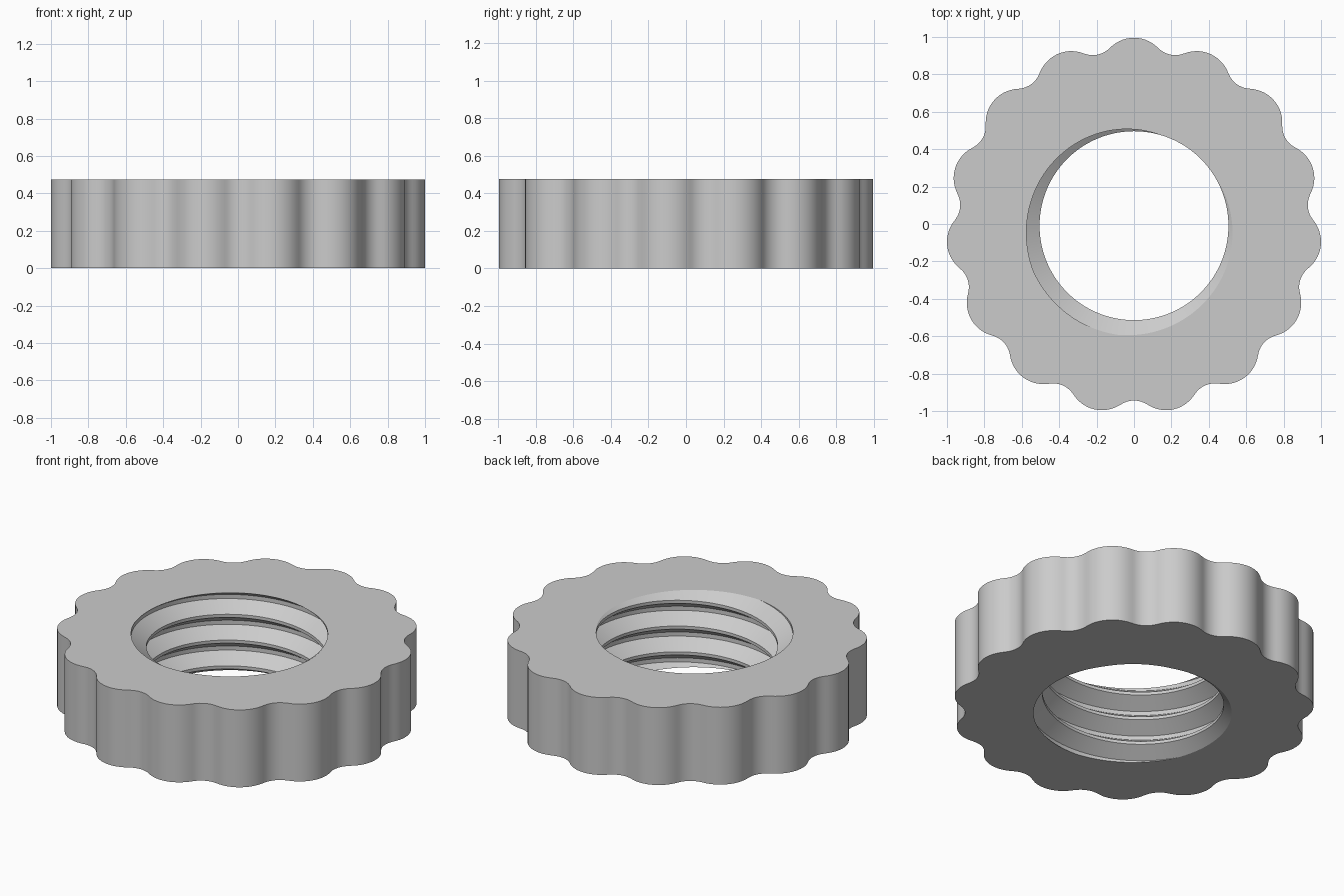
import bpy, bmesh, math
from mathutils import Vector

if "Cube" in bpy.data.objects:
    bpy.data.objects.remove(bpy.data.objects["Cube"])

HEIGHT = 0.475
CENTRE_Y = -0.009
LOBES = 15
LOBE_R, LOBE_DIST = 0.18, 0.8245          # grip lobe arc radius, distance of its centre
VALLEY_R, VALLEY_DIST = 0.127, 1.062      # valley arc radius, distance of its centre
PITCH = HEIGHT / 3
BORE_R, ROOT_R = 0.505, 0.59              # thread crest and root radii
COLUMNS = 144
GROOVE_ANGLE = math.radians(233)          # where the groove breaks through the top face


def arc(cx, cy, r, a0, a1, n):
    """Points on an arc, leaving out the last one."""
    return [Vector((cx + r * math.cos(a0 + (a1 - a0) * i / n),
                    cy + r * math.sin(a0 + (a1 - a0) * i / n))) for i in range(n)]


def scalloped_outline():
    half = math.pi / LOBES
    vx, vy = VALLEY_DIST * math.cos(half), VALLEY_DIST * math.sin(half)
    phi = math.atan2(vy, vx - LOBE_DIST)  # tangent point between lobe and valley
    pts = []
    for k in range(LOBES):
        a = math.pi / 2 + 2 * half * k
        pts += arc(LOBE_DIST * math.cos(a), LOBE_DIST * math.sin(a),
                   LOBE_R, a - phi, a + phi, 14)
        pts += arc(VALLEY_DIST * math.cos(a + half), VALLEY_DIST * math.sin(a + half),
                   VALLEY_R, a + phi + math.pi, a + 2 * half - phi + math.pi, 10)
    return pts


bm = bmesh.new()

# Internal thread: one right-handed helical sheet, joined to itself one pitch up
profile = [(-0.44, BORE_R), (-0.08, ROOT_R), (0.08, ROOT_R), (0.44, BORE_R)]
rows = [(n + f, r) for n in range(-5, 4) for f, r in profile]
cols = []
for j in range(COLUMNS):
    t = 2 * math.pi * j / COLUMNS
    lift = HEIGHT + PITCH * (t - GROOVE_ANGLE) / (2 * math.pi)
    cols.append([bm.verts.new((r * math.cos(t), r * math.sin(t), lift + f * PITCH))
                 for f, r in rows])
for j in range(COLUMNS):
    a = cols[j]
    b = cols[j + 1] if j + 1 < COLUMNS else cols[0][4:]
    for i in range(min(len(a), len(b)) - 1):
        bm.faces.new((a[i], a[i + 1], b[i + 1], b[i]))

# Trim the thread flush with the top and bottom
for z, up in ((0, -1), (HEIGHT, 1)):
    bmesh.ops.bisect_plane(bm, geom=bm.verts[:] + bm.edges[:] + bm.faces[:], dist=1e-6,
                           plane_co=(0, 0, z), plane_no=(0, 0, up), clear_outer=True)
bmesh.ops.remove_doubles(bm, verts=bm.verts[:], dist=1e-5)

# Scalloped outer wall
outline = scalloped_outline()
low = [bm.verts.new((p.x, p.y, 0)) for p in outline]
top = [bm.verts.new((p.x, p.y, HEIGHT)) for p in outline]
for i in range(len(outline)):
    k = (i + 1) % len(outline)
    bm.faces.new((low[i], low[k], top[k], top[i]))

# Flat top and bottom rings
for z, up in ((0, -1), (HEIGHT, 1)):
    rim = [e for e in bm.edges if e.is_boundary
           and all(abs(v.co.z - z) < 1e-4 for v in e.verts)]
    bmesh.ops.triangle_fill(bm, edges=rim, use_beauty=True, normal=(0, 0, up))
bmesh.ops.recalc_face_normals(bm, faces=bm.faces[:])
bmesh.ops.translate(bm, verts=bm.verts[:], vec=(0, CENTRE_Y, 0))

mesh = bpy.data.meshes.new("knurled_nut")
bm.to_mesh(mesh)
bm.free()
nut = bpy.data.objects.new("knurled_nut", mesh)
bpy.context.collection.objects.link(nut)

# Plain grey metal
grey = bpy.data.materials.new("grey")
grey.diffuse_color = (0.6, 0.6, 0.6, 1)
grey.use_nodes = True
grey.node_tree.nodes["Principled BSDF"].inputs["Base Color"].default_value = grey.diffuse_color
mesh.materials.append(grey)

bpy.context.view_layer.objects.active = nut
nut.select_set(True)
bpy.ops.object.shade_smooth_by_angle(angle=math.radians(25))
